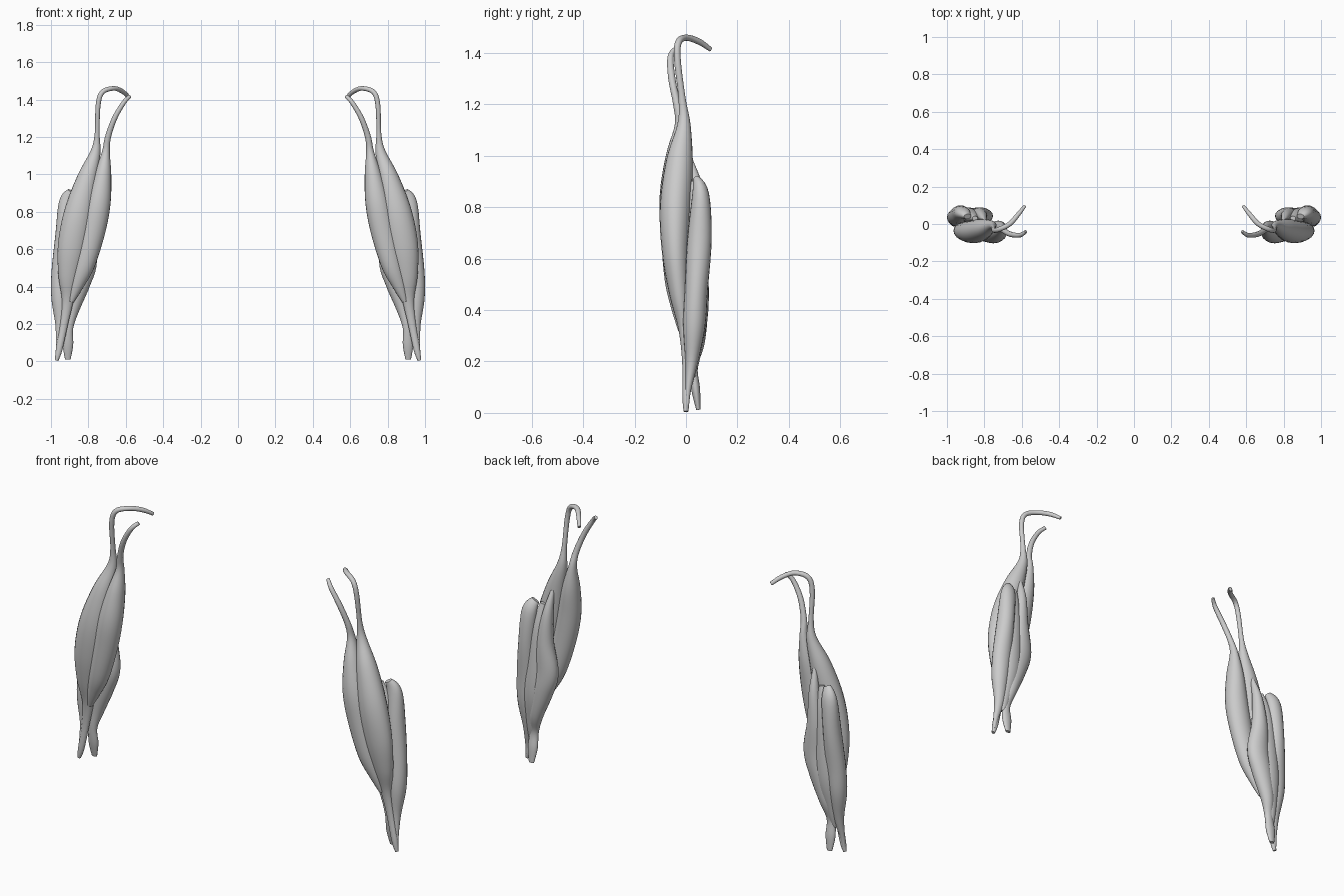
import bpy, bmesh, math
from mathutils import Vector

SIDES, STEPS = 20, 5


def spline(a, b, c, d, t):
    return 0.5 * (2*b + (c - a)*t + (2*a - 5*b + 4*c - d)*t*t + (3*b - a - 3*c + d)*t**3)


def strand(name, sections):
    """Loft ellipses (x, y, z, half width, half depth) along a smooth path, mirrored in x."""
    n = len(sections)
    rows = []
    for i in range(n - 1):
        q = [sections[min(max(i + k, 0), n - 1)] for k in (-1, 0, 1, 2)]
        for s in range(STEPS):
            rows.append([spline(*v, s / STEPS) for v in zip(*q)])
    rows.append(list(sections[-1]))
    bm = bmesh.new()
    rings = []
    for i, r in enumerate(rows):
        tangent = Vector(rows[min(i + 1, len(rows) - 1)][:3]) - Vector(rows[max(i - 1, 0)][:3])
        tangent.normalize()
        side = Vector((0, 1, 0)).cross(tangent).normalized()
        depth = tangent.cross(side)
        ring = []
        for k in range(SIDES):
            a = 2 * math.pi * k / SIDES
            p = Vector(r[:3]) + side * math.cos(a) * max(r[3], .004) + depth * math.sin(a) * max(r[4], .004)
            p.z = max(p.z, 0)
            ring.append(bm.verts.new(p))
        rings.append(ring)
    for a, b in zip(rings, rings[1:]):
        for k in range(SIDES):
            j = (k + 1) % SIDES
            bm.faces.new((a[k], a[j], b[j], b[k]))
    bm.faces.new(rings[0])
    bm.faces.new(rings[-1])
    bmesh.ops.recalc_face_normals(bm, faces=bm.faces)
    mesh = bpy.data.meshes.new(name)
    bm.to_mesh(mesh)
    bm.free()
    ob = bpy.data.objects.new(name, mesh)
    bpy.context.collection.objects.link(ob)
    for f in mesh.polygons:
        f.use_smooth = len(f.vertices) == 4
    ob.modifiers.new("mirror", 'MIRROR').use_mirror_merge = False


# front outer belly with the arching upper tendon and the lower tendon
strand("long_head", [
    (.585, .095, 1.415, .010, .008), (.62, .05, 1.445, .012, .012), (.665, 0, 1.46, .012, .013),
    (.725, -.03, 1.44, .013, .013), (.748, -.033, 1.37, .013, .013), (.753, -.015, 1.22, .013, .014),
    (.762, -.008, 1.12, .027, .026), (.805, -.025, .98, .055, .052), (.85, -.04, .8, .078, .062),
    (.885, -.04, .62, .078, .053), (.905, -.026, .46, .056, .038), (.91, -.008, .33, .032, .022),
    (.93, 0, .2, .021, .015), (.957, 0, .06, .017, .014), (.97, 0, .005, .009, .009)])

# front inner belly with the shorter upper tendon
strand("short_head", [
    (.578, -.04, 1.418, .010, .008), (.61, -.06, 1.385, .012, .012), (.66, -.055, 1.3, .014, .014),
    (.695, -.035, 1.2, .016, .015), (.706, -.02, 1.12, .021, .024), (.722, -.03, 1.0, .045, .048),
    (.745, -.045, .85, .064, .057), (.775, -.045, .7, .066, .053), (.82, -.038, .52, .055, .045),
    (.86, -.028, .41, .036, .03), (.892, -.018, .32, .014, .012)])

# back outer lobe
strand("back_outer_lobe", [
    (.89, .04, .91, .022, .014), (.915, .057, .85, .042, .033), (.93, .053, .68, .046, .047),
    (.943, .04, .48, .054, .045), (.95, .032, .34, .048, .043), (.947, .022, .2, .03, .025),
    (.96, .008, .09, .014, .012), (.968, .004, .03, .008, .008)])

# back inner lobe, ending in a flat lower tip
strand("back_inner_lobe", [
    (.80, .018, .98, .010, .010), (.813, .043, .86, .027, .028), (.825, .048, .7, .045, .04),
    (.82, .043, .54, .066, .045), (.847, .042, .42, .058, .045), (.885, .04, .28, .037, .034),
    (.905, .028, .18, .024, .018), (.909, .038, .09, .028, .017), (.91, .048, .012, .015, .008)])

# back central lobe filling the groove
strand("back_middle_lobe", [
    (.85, .03, .9, .015, .012), (.87, .04, .78, .045, .032), (.88, .045, .6, .058, .04),
    (.895, .045, .4, .06, .042), (.915, .035, .24, .035, .025), (.925, .025, .14, .016, .012)])
